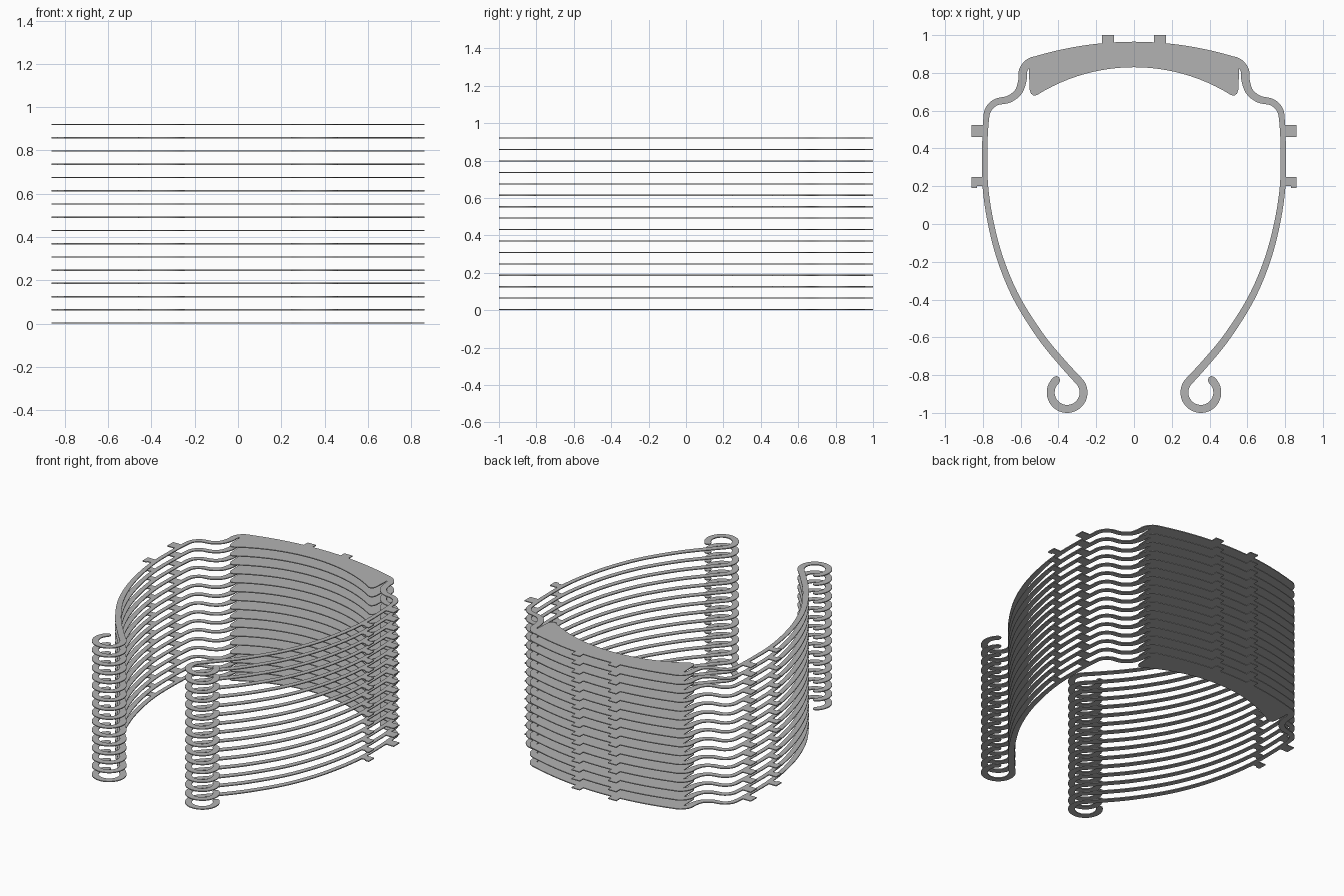
import bpy
import bmesh
from math import sin, cos, radians, sqrt
from mathutils import Vector

LAYERS, PITCH, THICK = 16, 0.0611, 0.006

if "Cube" in bpy.data.objects:
    bpy.data.objects.remove(bpy.data.objects["Cube"])

grey = bpy.data.materials.new("plain grey")
grey.use_nodes = True
colour = (0.45, 0.45, 0.45, 1)
grey.diffuse_color = colour
grey.node_tree.nodes["Principled BSDF"].inputs["Base Color"].default_value = colour


def layered_part(name, outlines, mirror=False):
    """Thin flat sheet from 2D outlines, stacked into all the layers."""
    bm = bmesh.new()
    for outline in outlines:
        bm.faces.new([bm.verts.new((x, y, 0)) for x, y in outline])
    bmesh.ops.remove_doubles(bm, verts=bm.verts, dist=1e-5)
    up = bmesh.ops.extrude_face_region(bm, geom=bm.faces[:])["geom"]
    verts = [v for v in up if isinstance(v, bmesh.types.BMVert)]
    bmesh.ops.translate(bm, verts=verts, vec=(0, 0, THICK))
    bmesh.ops.recalc_face_normals(bm, faces=bm.faces)
    mesh = bpy.data.meshes.new(name)
    bm.to_mesh(mesh)
    bm.free()
    mesh.materials.append(grey)
    obj = bpy.data.objects.new(name, mesh)
    bpy.context.collection.objects.link(obj)
    if mirror:
        mod = obj.modifiers.new("Mirror", "MIRROR")
        mod.use_mirror_merge = False
    stack = obj.modifiers.new("Layers", "ARRAY")
    stack.count = LAYERS
    stack.use_relative_offset = False
    stack.use_constant_offset = True
    stack.constant_offset_displace = (0, 0, PITCH)
    return obj


def smooth_path(points, steps=6):
    """Catmull-Rom curve through (x, y, half width) points."""
    p = [Vector(q) for q in points]
    p = [2 * p[0] - p[1]] + p + [2 * p[-1] - p[-2]]
    out = []
    for a, b, c, d in zip(p, p[1:], p[2:], p[3:]):
        for i in range(steps):
            t = i / steps
            out.append(0.5 * (2 * b + (c - a) * t + (2 * a - 5 * b + 4 * c - d) * t * t
                              + (3 * b - a - 3 * c + d) * t ** 3))
    return out


def ribbon(path):
    """Quads following a path of (x, y, half width)."""
    sides = []
    for i, p in enumerate(path):
        run = (path[min(i + 1, len(path) - 1)] - path[max(i - 1, 0)]).xy.normalized()
        n = Vector((-run.y, run.x)) * p.z
        sides.append((p.xy + n, p.xy - n))
    return [(a[0], a[1], b[1], b[0]) for a, b in zip(sides, sides[1:])]


def box(x0, x1, y0, y1):
    return [(x0, y0), (x1, y0), (x1, y1), (x0, y1)]


def top_edge(x):
    return 0.965 - 0.281 * x * x


# Curved yoke plate with a rounded tooth at each end
N = 24
upper = [(x, top_edge(x)) for x in (-0.55 + 1.1 * i / N for i in range(N + 1))]
end = [(0.557, 0.815), (0.552, 0.71), (0.545, 0.69), (0.532, 0.68)]
lower = [(x, sqrt(0.97 ** 2 - x * x) - 0.14) for x in (0.515 - 1.03 * i / N for i in range(N + 1))]
yoke = upper + end + lower + [(-x, y) for x, y in reversed(end)]
layered_part("yoke_plate", [yoke])

# Side arms: shoulder bend, long bow, then a curled hook with a round tip
arm = smooth_path([
    (0.50, 0.873, 0.02), (0.553, 0.856, 0.021), (0.586, 0.815, 0.022),
    (0.591, 0.76, 0.022), (0.612, 0.70, 0.02), (0.662, 0.661, 0.019),
    (0.73, 0.645, 0.018), (0.772, 0.605, 0.017), (0.784, 0.54, 0.015),
    (0.79, 0.40, 0.014), (0.787, 0.20, 0.015), (0.757, 0.0, 0.016),
    (0.703, -0.20, 0.017), (0.617, -0.40, 0.018), (0.49, -0.60, 0.019),
    (0.375, -0.74, 0.02), (0.2925, -0.8305, 0.021)])
R, W = 0.087, 0.021


def hook_point(angle, width):
    a = radians(angle)
    return Vector((0.354 + R * cos(a), -0.892 + R * sin(a), width))


arm += [hook_point(135 + 273 * i / 36, W) for i in range(37)]
arm += [hook_point(408 + 14 * sin(radians(t)), max(W * cos(radians(t)), 0.001))
        for t in (20, 40, 60, 75, 90)]
layered_part("side_arms", ribbon(arm), mirror=True)

# Small locating tabs on the back and sides
layered_part("back_tabs", [box(0.107, 0.17, 0.94, 1.0)], mirror=True)
layered_part("upper_side_tabs", [box(0.79, 0.86, 0.46, 0.525)], mirror=True)
layered_part("lower_side_tabs", [[(0.785, 0.20), (0.83, 0.20), (0.83, 0.19), (0.86, 0.19),
                                  (0.86, 0.25), (0.785, 0.25)]], mirror=True)
